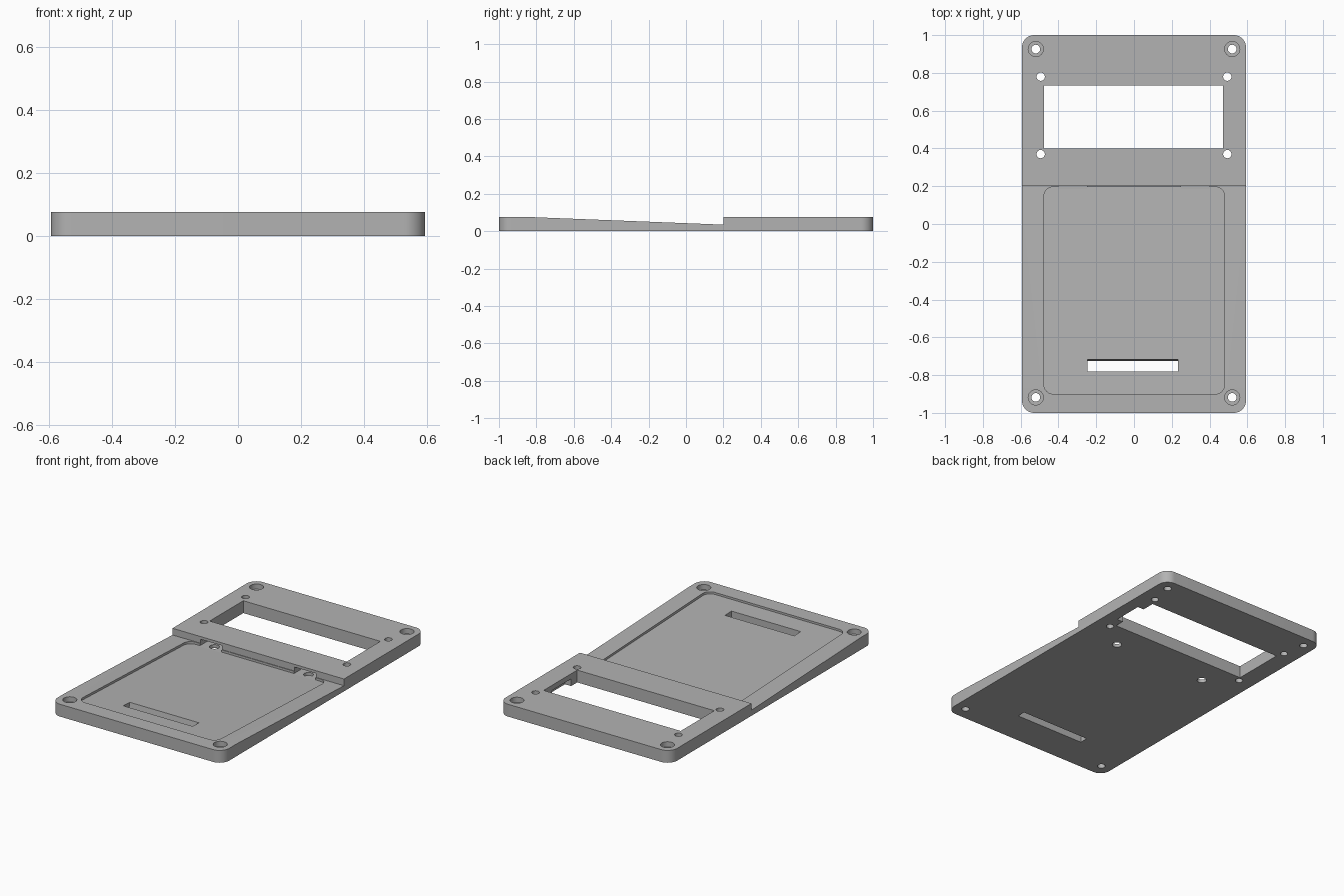
import bpy, bmesh, math

old = bpy.data.objects.get("Cube")
if old:
    bpy.data.objects.remove(old, do_unlink=True)

grey = bpy.data.materials.new("plain grey")
grey.use_nodes = True
grey.diffuse_color = (0.45, 0.45, 0.45, 1)
grey.node_tree.nodes["Principled BSDF"].inputs["Base Color"].default_value = (0.45, 0.45, 0.45, 1)

TOP, STEP_Y, SLOPE_Y, LOW = 0.077, 0.2, -0.87, 0.035


def slope(y):
    """Height of the sloping front deck."""
    return TOP + (LOW - TOP) * max(0, y - SLOPE_Y) / (STEP_Y - SLOPE_Y)


def rounded(x0, x1, y0, y1, r, n=10):
    """Outline of a rectangle with rounded corners."""
    pts = []
    centres = [(x1 - r, y1 - r), (x0 + r, y1 - r), (x0 + r, y0 + r), (x1 - r, y0 + r)]
    for q, (cx, cy) in enumerate(centres):
        for i in range(n + 1):
            a = math.pi / 2 * (q + i / n)
            pts.append((cx + r * math.cos(a), cy + r * math.sin(a)))
    return pts


def circle(x, y, r, n=32):
    return [(x + r * math.cos(math.tau * i / n), y + r * math.sin(math.tau * i / n)) for i in range(n)]


def rect(x0, x1, y0, y1):
    return [(x0, y0), (x1, y0), (x1, y1), (x0, y1)]


def make(name, low, high):
    """Closed solid between two matching loops of 3D points."""
    bm = bmesh.new()
    a = [bm.verts.new(p) for p in low]
    b = [bm.verts.new(p) for p in high]
    n = len(a)
    bm.faces.new(a[::-1])
    bm.faces.new(b)
    for i in range(n):
        j = (i + 1) % n
        bm.faces.new((a[i], a[j], b[j], b[i]))
    bmesh.ops.recalc_face_normals(bm, faces=bm.faces)
    mesh = bpy.data.meshes.new(name)
    bm.to_mesh(mesh)
    bm.free()
    obj = bpy.data.objects.new(name, mesh)
    bpy.context.collection.objects.link(obj)
    return obj


def prism(name, outline, z0, z1):
    return make(name, [(x, y, z0) for x, y in outline], [(x, y, z1) for x, y in outline])


# Base plate
plate = prism("base_plate", rounded(-0.593, 0.593, -1, 1, 0.065), 0, TOP)
plate.data.materials.append(grey)
cutters = []

# Sloping front deck up to the step
side = [(SLOPE_Y, TOP), (STEP_Y, LOW), (STEP_Y, 0.2), (SLOPE_Y, 0.2)]
cutters.append(make("deck_cutter", [(-1, y, z) for y, z in side], [(1, y, z) for y, z in side]))

# Shallow rounded recess following the deck
edge = rounded(-0.477, 0.48, -0.9, 0.196, 0.05)
floor_drop = 0.014
tilt = (LOW - TOP) / (STEP_Y - SLOPE_Y)
cutters.append(make("recess_cutter",
                    [(x, y, TOP - floor_drop + tilt * (y - SLOPE_Y)) for x, y in edge],
                    [(x, y, slope(y) + 0.05) for x, y in edge]))

# Cable slot, with a slightly leaning back wall
cutters.append(make("slot_cutter",
                    [(x, y, -0.02) for x, y in rect(-0.247, 0.232, -0.78, -0.73)],
                    [(x, y, 0.1) for x, y in rect(-0.247, 0.232, -0.78, -0.709)]))

# Display window and the notch under its left edge
cutters.append(prism("window_cutter", rect(-0.476, 0.472, 0.4, 0.732), -0.1, 0.2))
cutters.append(prism("notch_cutter", rect(0.45, 0.515, 0.46, 0.65), -0.1, 0.045))

for s in (-1, 1):
    # Countersunk corner screws
    for y in (0.926, -0.918):
        cutters.append(prism("screw_cutter", circle(s * 0.52, y, 0.023), -0.1, 0.2))
        cutters.append(prism("head_cutter", circle(s * 0.52, y, 0.04), 0.045, 0.2))
    # Display mounting holes
    for y in (0.78, 0.37):
        cutters.append(prism("mount_cutter", circle(s * 0.494, y, 0.022), -0.1, 0.2))
    # Pockets in the step with a hole through the underside
    x = s * 0.325
    cutters.append(prism("pocket_cutter", rect(x - 0.075, x + 0.075, 0.185, 0.275), 0.021, 0.06))
    cutters.append(prism("pocket_hole_cutter", circle(x, 0.232, 0.028), -0.1, 0.04))

for c in cutters:
    mod = plate.modifiers.new(c.name, "BOOLEAN")
    mod.operation = "DIFFERENCE"
    mod.solver = "EXACT"
    mod.object = c

# Bake the cuts and drop the cutters
bpy.context.view_layer.update()
result = bpy.data.meshes.new_from_object(plate.evaluated_get(bpy.context.evaluated_depsgraph_get()))
plate.modifiers.clear()
plate.data = result
for c in cutters:
    bpy.data.objects.remove(c, do_unlink=True)
plate.data.materials.clear()
plate.data.materials.append(grey)
for p in plate.data.polygons:
    p.material_index = 0

bpy.ops.object.select_all(action="DESELECT")
plate.select_set(True)
bpy.context.view_layer.objects.active = plate
bpy.ops.object.shade_smooth_by_angle(angle=math.radians(30))
